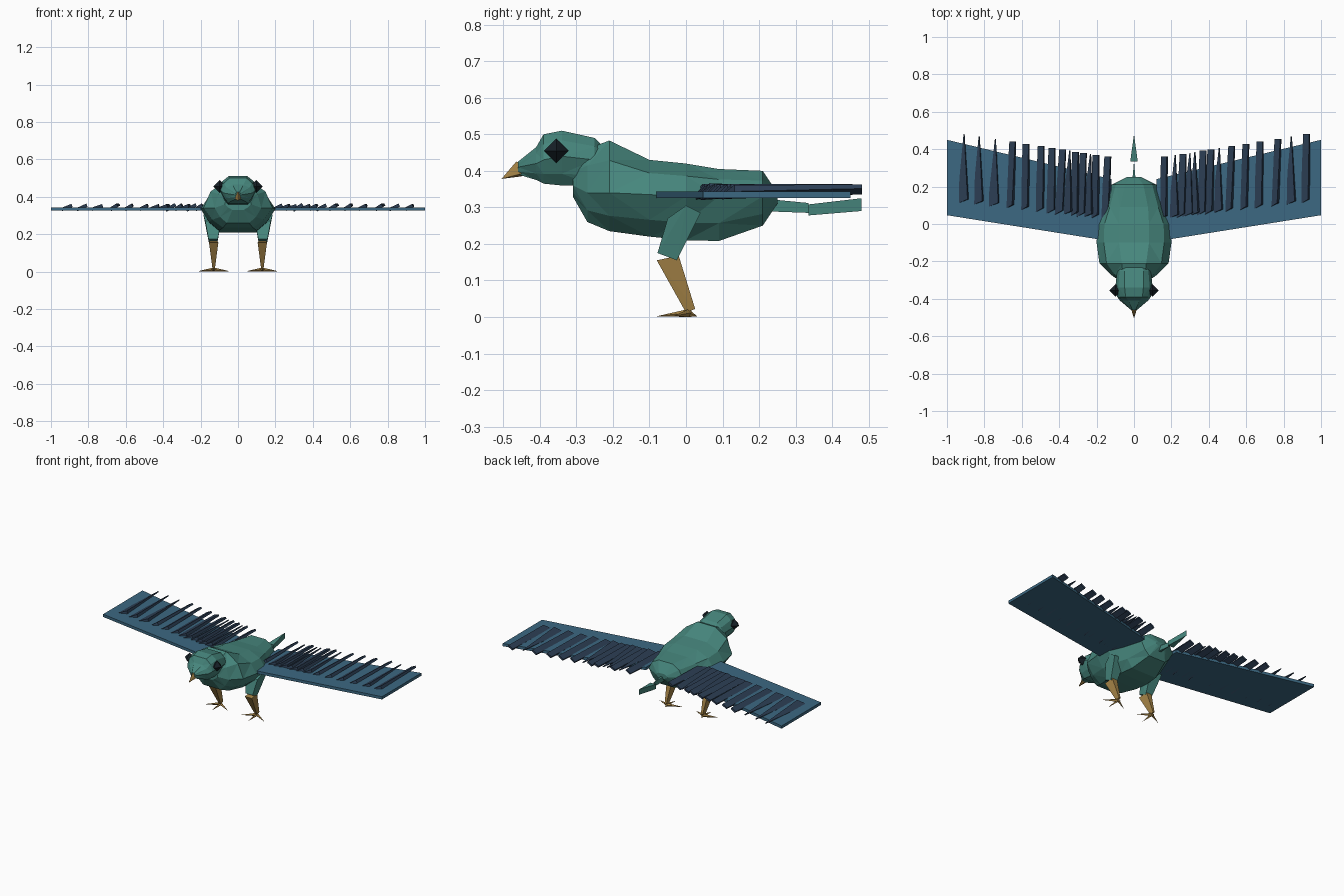
import bpy, bmesh, math, random
from mathutils import Vector, Matrix

if "Cube" in bpy.data.objects:
    bpy.data.objects.remove(bpy.data.objects["Cube"])

random.seed(4)


def material(name, rgb):
    m = bpy.data.materials.new(name)
    m.diffuse_color = (*rgb, 1)
    m.use_nodes = True
    m.node_tree.nodes["Principled BSDF"].inputs["Base Color"].default_value = m.diffuse_color
    return m


TEAL = material("teal", (0.062, 0.24, 0.205))
BLUE = material("wing blue", (0.045, 0.14, 0.225))
NAVY = material("feather navy", (0.025, 0.048, 0.088))
GOLD = material("leg gold", (0.36, 0.22, 0.06))
BLACK = material("eye black", (0.008, 0.014, 0.02))


def finish(name, bm, mat):
    bmesh.ops.recalc_face_normals(bm, faces=bm.faces)
    me = bpy.data.meshes.new(name)
    bm.to_mesh(me)
    bm.free()
    me.materials.append(mat)
    ob = bpy.data.objects.new(name, me)
    bpy.context.collection.objects.link(ob)
    return ob


def hull(name, points, mat):
    """Faceted solid around a few corner points."""
    bm = bmesh.new()
    for p in points:
        bm.verts.new(p)
    res = bmesh.ops.convex_hull(bm, input=bm.verts[:])
    loose = {v for v in res["geom_interior"] + res["geom_unused"]
             if isinstance(v, bmesh.types.BMVert)}
    bmesh.ops.delete(bm, geom=list(loose), context='VERTS')
    return finish(name, bm, mat)


def loft(name, rings, mat):
    """Rings along y: (y, z low, z mid, z top, half widths low, mid, top)."""
    bm = bmesh.new()
    loops = []
    for y, zb, zm, zt, wb, w, wt in rings:
        half = [(wt, zt), (wt + .68 * (w - wt), zm + .62 * (zt - zm)), (w, zm),
                (wb + .55 * (w - wb), zb + .4 * (zm - zb)), (wb, zb)]
        pts = half + [(-x, z) for x, z in reversed(half)]
        loops.append([bm.verts.new((x, y, z)) for x, z in pts])
    n = len(loops[0])
    for a, b in zip(loops, loops[1:]):
        for i in range(n):
            j = (i + 1) % n
            bm.faces.new((a[i], a[j], b[j], b[i]))
    bm.faces.new(loops[0])
    bm.faces.new(loops[-1])
    bmesh.ops.triangulate(bm, faces=bm.faces[:])
    return finish(name, bm, mat)


# Body and head
loft("body", [
    (-.31, .33, .36, .42, .03, .07, .05),
    (-.27, .26, .34, .46, .06, .125, .06),
    (-.21, .235, .34, .483, .08, .185, .065),
    (-.10, .22, .335, .43, .10, .20, .08),
    (0.0, .21, .33, .42, .10, .195, .08),
    (.09, .208, .33, .405, .09, .155, .075),
    (.21, .25, .33, .40, .06, .12, .05),
    (.25, .31, .325, .34, .02, .04, .02)], TEAL)
loft("head", [
    (-.22, .36, .42, .46, .05, .07, .04),
    (-.25, .36, .43, .49, .06, .09, .05),
    (-.34, .36, .44, .51, .05, .10, .05),
    (-.39, .365, .43, .50, .05, .09, .045),
    (-.41, .375, .42, .465, .04, .075, .03),
    (-.46, .39, .41, .425, .008, .015, .008)], TEAL)

# Beak and brow mark
hull("beak", [(-.02, -.44, .395), (.02, -.44, .395), (-.016, -.44, .42),
              (.016, -.44, .42), (0, -.465, .425), (0, -.505, .378),
              (0, -.45, .385)], GOLD)
hull("brow_mark", [(-.015, -.40, .46), (.015, -.40, .46), (0, -.415, .455),
                   (0, -.39, .475), (0, -.405, .468)], GOLD)

# Tail: two upright wedges
hull("tail_base", [(s * .012, .20, z) for s in (-1, 1) for z in (.29, .325)]
     + [(0, .335, .285), (0, .335, .312)], TEAL)
hull("tail_tip", [(s * .02, .335, z) for s in (-1, 1) for z in (.278, .308)]
     + [(0, .48, .29), (0, .48, .325)], TEAL)


def feather(name, x, y0, y1, pointed, side):
    """Thin rolled blade, square ended or pointed at one end."""
    wide = .03 if pointed else .021
    if pointed:
        ends = ((y0, wide, .009), (y1, .002, .003))
    else:
        ends = ((y0, wide * 1.05, .010), (y1, wide * .85, .006))
    roll = Matrix.Rotation(-math.radians(random.uniform(18, 34)), 3, 'Y')
    lean = random.uniform(.005, .02)
    pts = []
    for k, (y, w, t) in enumerate(ends):
        for sx in (-1, 1):
            for sz in (-1, 1):
                p = roll @ Vector((sx * w, 0, sz * t))
                pts.append((side * x + lean * k + p.x, y + sx * .012 * (1 - k),
                            .343 + .006 * k + p.z))
    hull(name, pts, NAVY)


for side, tag in ((-1, "left"), (1, "right")):
    # Wing plate
    outline = [(.12, -.093), (1, .047), (1, .45), (.12, .24)]
    hull("wing_" + tag, [(side * x, y, z) for x, y in outline
                         for z in (.326, .344)], BLUE)

    # Feather row, closer together toward the body
    xs = [.915, .835, .752, .665, .585, .505, .445, .40, .36, .32, .285, .25, .21, .155]
    for i, x in enumerate(xs):
        y0 = .015 + .115 * x
        y1 = .335 + .16 * x
        pointed = i in ((0, 1, 2, 8, 11) if side < 0 else (1, 6, 9, 10, 12))
        feather(f"feather_{tag}_{i + 1}", x, y0, y1, pointed, side)

    # Eye
    bm = bmesh.new()
    e = .034
    c = Vector((side * .098, -.355, .455))
    axes = [Vector((s * (k == 0), s * (k == 1), s * (k == 2))) * e
            for k in range(3) for s in (-1, 1)]
    bm.free()
    hull("eye_" + tag, [c + a for a in axes], BLACK)

    # Thigh and shin
    hull("thigh_" + tag, [(side * x, y, z) for x, y, z in (
        (.09, -.05, .27), (.175, -.05, .27), (.10, .0, .305), (.185, .0, .305),
        (.10, .04, .285), (.18, .04, .285), (.108, -.078, .175),
        (.158, -.078, .175), (.11, -.025, .155), (.156, -.025, .155))], TEAL)
    hull("shin_" + tag, [(side * x, y, z) for x, y, z in (
        (.105, -.08, .155), (.155, -.08, .155), (.112, -.02, .168),
        (.15, -.02, .168), (.124, .0, .012), (.136, .0, .012),
        (.124, .025, .022), (.136, .025, .022))], GOLD)

    # Toes: thin spikes fanned from the ankle
    ankle = Vector((side * .13, .008, .012))
    for i, (tx, ty) in enumerate(((.13, -.08), (.215, -.035), (.045, -.035), (.13, .03))):
        tip = Vector((side * tx, ty, .002))
        d = (tip - ankle).normalized()
        n = Vector((-d.y, d.x, 0)).normalized() * .009
        hull(f"toe_{tag}_{i + 1}", [ankle + n, ankle - n, ankle + Vector((0, 0, .01)),
                                    ankle - Vector((0, 0, .012)), tip], GOLD)
